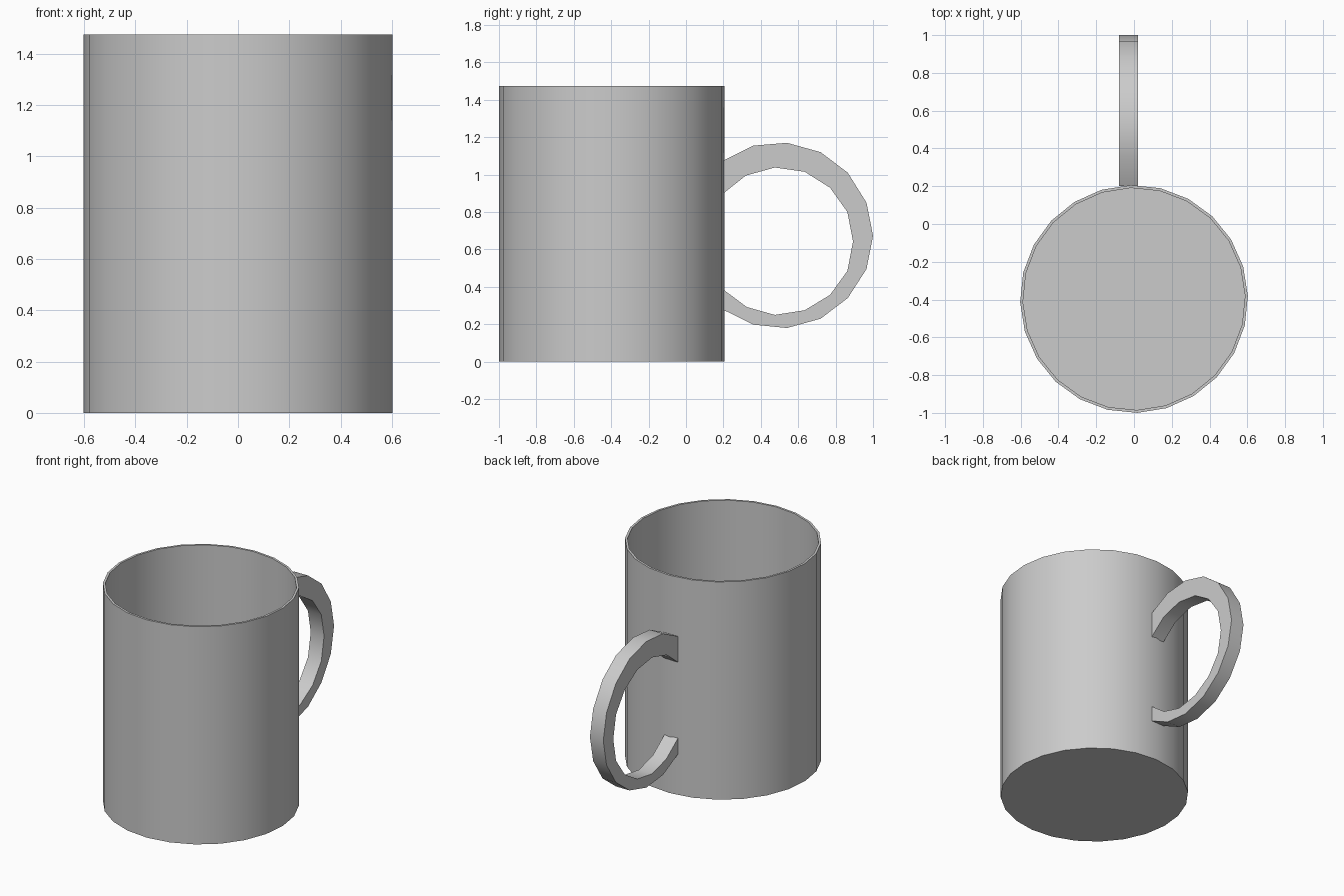
import bpy, bmesh, math

if "Cube" in bpy.data.objects:
    bpy.data.objects.remove(bpy.data.objects["Cube"])

SIDES = 24
CENTRE_Y = -0.397
TURN = math.radians(1.6)


def finish(bm, name):
    bmesh.ops.recalc_face_normals(bm, faces=bm.faces[:])
    mesh = bpy.data.meshes.new(name)
    bm.to_mesh(mesh)
    bm.free()
    obj = bpy.data.objects.new(name, mesh)
    bpy.context.collection.objects.link(obj)
    bpy.ops.object.select_all(action='DESELECT')
    obj.select_set(True)
    bpy.context.view_layer.objects.active = obj
    bpy.ops.object.shade_smooth_by_angle(angle=math.radians(30))
    return obj


def bridge(bm, a, b):
    n = len(a)
    for i in range(n):
        j = (i + 1) % n
        bm.faces.new((a[i], a[j], b[j], b[i]))


# Cup: thin-walled open cylinder with a floor
bm = bmesh.new()
rings = []
for r, z in [(0.603, 0), (0.603, 1.475), (0.588, 1.475), (0.588, 0.015)]:
    ring = []
    for i in range(SIDES):
        a = TURN + 2 * math.pi * i / SIDES
        ring.append(bm.verts.new((r * math.cos(a), CENTRE_Y + r * math.sin(a), z)))
    rings.append(ring)
for lower, upper in zip(rings, rings[1:]):
    bridge(bm, lower, upper)
bm.faces.new(rings[0])
bm.faces.new(rings[-1])
finish(bm, "cup")

# Handle: flat-sided loop, open where it meets the cup wall (y, z points)
outer = [(0.2, 1.075), (0.36, 1.155), (0.54, 1.17), (0.72, 1.12), (0.865, 1.01),
         (0.965, 0.85), (1.0, 0.673), (0.965, 0.495), (0.865, 0.34), (0.72, 0.23),
         (0.54, 0.18), (0.36, 0.198), (0.2, 0.277)]
inner = [(0.2, 0.9), (0.32, 0.995), (0.475, 1.038), (0.635, 1.015), (0.77, 0.93),
         (0.863, 0.8), (0.893, 0.643), (0.863, 0.485), (0.77, 0.357), (0.635, 0.275),
         (0.475, 0.25), (0.325, 0.292), (0.2, 0.385)]
bm = bmesh.new()
sections = []
for o, i in zip(outer, inner):
    sections.append([bm.verts.new((x, *p)) for x, p in
                     ((-0.08, o), (0.02, o), (0.02, i), (-0.08, i))])
for s, t in zip(sections, sections[1:]):
    bridge(bm, s, t)
bm.faces.new(sections[0])
bm.faces.new(sections[-1])
finish(bm, "handle")
